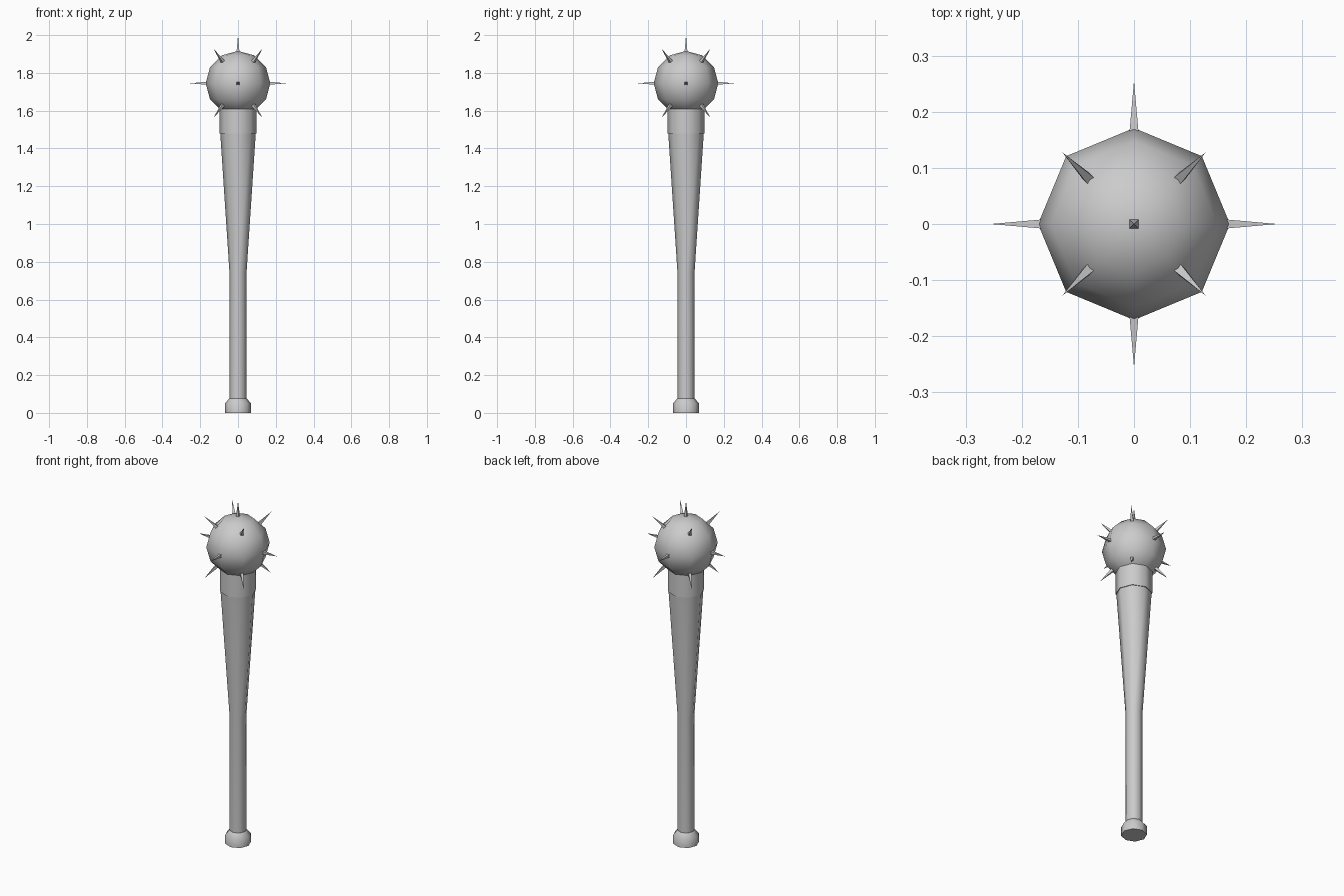
import bpy, bmesh, math
from mathutils import Vector

SIDES = 8
BALL_Z, BALL_R, TIP_R = 1.745, 0.171, 0.255

if "Cube" in bpy.data.objects:
    bpy.data.objects.remove(bpy.data.objects["Cube"], do_unlink=True)

grey = bpy.data.materials.new("light_grey")
grey.use_nodes = True
colour = (0.6, 0.6, 0.6, 1)
grey.diffuse_color = colour
grey.node_tree.nodes["Principled BSDF"].inputs["Base Color"].default_value = colour


def finish(bm, name, smooth=True):
    bmesh.ops.recalc_face_normals(bm, faces=bm.faces)
    mesh = bpy.data.meshes.new(name)
    bm.to_mesh(mesh)
    bm.free()
    mesh.materials.append(grey)
    obj = bpy.data.objects.new(name, mesh)
    bpy.context.collection.objects.link(obj)
    if smooth:
        bpy.ops.object.select_all(action="DESELECT")
        obj.select_set(True)
        bpy.context.view_layer.objects.active = obj
        bpy.ops.object.shade_smooth_by_angle(angle=math.radians(50))
    return obj


def lathe(name, profile):
    """Eight-sided turned part from (radius, height) points, capped at both ends."""
    bm = bmesh.new()
    rings = []
    for r, z in profile:
        angles = [math.tau * i / SIDES for i in range(SIDES)]
        rings.append([bm.verts.new((r * math.cos(a), r * math.sin(a), z)) for a in angles])
    for low, high in zip(rings, rings[1:]):
        for i in range(SIDES):
            j = (i + 1) % SIDES
            bm.faces.new((low[i], low[j], high[j], high[i]))
    bm.faces.new(rings[0])
    bm.faces.new(rings[-1])
    return finish(bm, name)


# Handle: pommel, straight grip, flaring shaft and collar
lathe("pommel", [(0.069, 0), (0.069, 0.05), (0.046, 0.077)])
lathe("shaft", [(0.045, 0.06), (0.045, 0.74), (0.094, 1.48)])
lathe("collar", [(0.098, 1.48), (0.098, 1.61)])

# Ball head
bm = bmesh.new()
bmesh.ops.create_uvsphere(bm, u_segments=SIDES, v_segments=6, radius=BALL_R)
bmesh.ops.translate(bm, verts=bm.verts, vec=(0, 0, BALL_Z))
finish(bm, "ball_head")


# Four-sided spikes: top, around the middle, and on the upper and lower diagonals
def add_spike(name, azimuth, elevation):
    base_r = 0.155
    bm = bmesh.new()
    bmesh.ops.create_cone(bm, cap_ends=True, segments=4, radius1=0.0125,
                          radius2=0, depth=TIP_R - base_r)
    bmesh.ops.remove_doubles(bm, verts=bm.verts, dist=0.0001)
    spike = finish(bm, name, smooth=False)
    a, e = math.radians(azimuth), math.radians(elevation)
    way = Vector((math.cos(e) * math.cos(a), math.cos(e) * math.sin(a), math.sin(e)))
    spike.location = Vector((0, 0, BALL_Z)) + way * (TIP_R + base_r) / 2
    # square base turned so its sides lie level
    spike.rotation_euler = (0, math.pi / 2 - e, a)
    for v in spike.data.vertices:
        x, y = v.co.x, v.co.y
        v.co.x, v.co.y = (x - y) * math.sqrt(0.5), (x + y) * math.sqrt(0.5)


add_spike("top_spike", 0, 90)
for i in range(4):
    add_spike(f"middle_spike_{i + 1}", 90 * i, 0)
    add_spike(f"upper_spike_{i + 1}", 90 * i + 45, 45)
    add_spike(f"lower_spike_{i + 1}", 90 * i + 45, -45)
